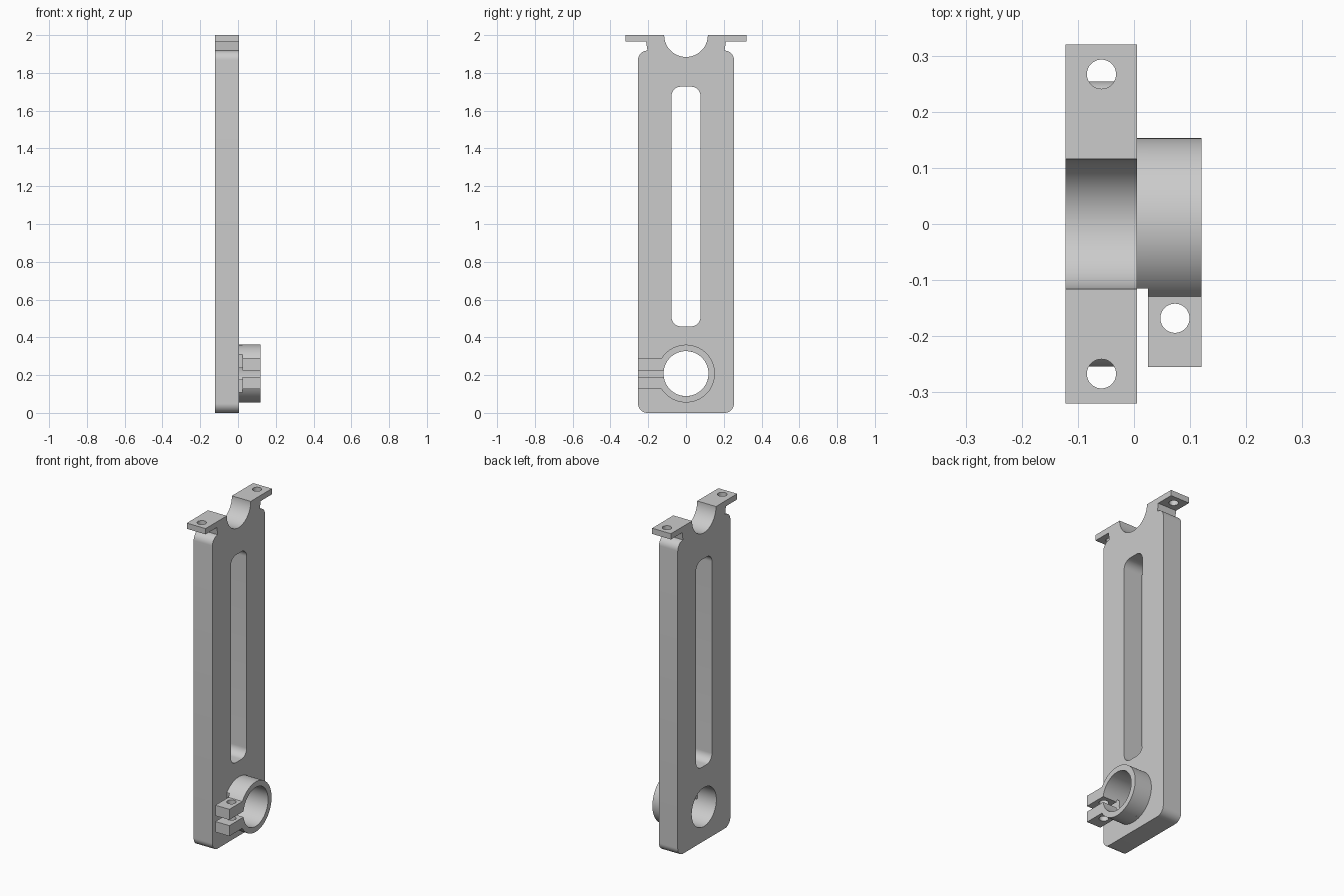
import bpy, bmesh, math

if "Cube" in bpy.data.objects:
    bpy.data.objects.remove(bpy.data.objects["Cube"])

grey = bpy.data.materials.new("plain grey")
grey.diffuse_color = (0.6, 0.6, 0.6, 1)
grey.use_nodes = True
grey.node_tree.nodes["Principled BSDF"].inputs["Base Color"].default_value = grey.diffuse_color


def arc(cy, cz, r, a0, a1, n=12):
    """Points of an arc in the y-z plane, angles in degrees."""
    return [(cy + r * math.cos(math.radians(a0 + (a1 - a0) * i / n)),
             cz + r * math.sin(math.radians(a0 + (a1 - a0) * i / n))) for i in range(n + 1)]


def extrude(name, profile, x0, x1):
    """Solid made by sweeping a y-z profile along x."""
    bm = bmesh.new()
    face = bm.faces.new([bm.verts.new((x0, y, z)) for y, z in profile])
    out = bmesh.ops.extrude_face_region(bm, geom=[face])
    bmesh.ops.translate(bm, vec=(x1 - x0, 0, 0),
                        verts=[v for v in out["geom"] if isinstance(v, bmesh.types.BMVert)])
    bmesh.ops.recalc_face_normals(bm, faces=bm.faces)
    mesh = bpy.data.meshes.new(name)
    bm.to_mesh(mesh)
    bm.free()
    mesh.materials.append(grey)
    ob = bpy.data.objects.new(name, mesh)
    bpy.context.collection.objects.link(ob)
    return ob


def combine(target, other, operation):
    """Apply a boolean and discard the helper."""
    mod = target.modifiers.new("bool", 'BOOLEAN')
    mod.operation, mod.solver, mod.object = operation, 'EXACT', other
    bpy.context.view_layer.objects.active = target
    bpy.ops.object.modifier_apply(modifier=mod.name)
    bpy.data.objects.remove(other)


def drill(target, x, y, z, r, depth):
    """Vertical round hole."""
    bpy.ops.mesh.primitive_cylinder_add(vertices=48, radius=r, depth=depth, location=(x, y, z))
    combine(target, bpy.context.object, 'DIFFERENCE')


X0, X1 = -0.122, 0.005        # plate thickness
W, R = 0.254, 0.05            # plate half width and corner radius
BZ, BORE, RING = 0.208, 0.119, 0.153

# Plate outline: right half, mirrored, with the saddle and mounting tabs on top
right = (arc(W - R, R, R, -90, 0) + arc(W - R, 1.918 - R, R, 0, 90)
         + [(0.211, 1.965), (0.32, 1.965), (0.32, 2.0)]
         + arc(0, 2.0, 0.1155, 0, -90, 24))
left = [(-y, z) for y, z in reversed(right[:-1])]
arm = extrude("slotted_arm", right + left, X0, X1)

# Long slot and round bore
SY, SR = 0.077, 0.05
slot = (arc(SY - SR, 0.458 + SR, SR, -90, 0) + arc(SY - SR, 1.727 - SR, SR, 0, 90)
        + arc(SR - SY, 1.727 - SR, SR, 90, 180) + arc(SR - SY, 0.458 + SR, SR, 180, 270))
combine(arm, extrude("slot_cutter", slot, -0.3, 0.3), 'DIFFERENCE')
combine(arm, extrude("bore_cutter", arc(0, BZ, BORE, 0, 355, 71), -0.3, 0.3), 'DIFFERENCE')

# Mounting holes in the tabs
for side in (-1, 1):
    drill(arm, -0.058, side * 0.267, 1.98, 0.026, 0.06)

# Open collar beside the plate, cut flat behind the clamp ears
a = math.degrees(math.acos(0.115 / RING))
b = math.degrees(math.acos(0.115 / BORE))
collar = extrude("collar_base", arc(0, BZ, RING, a - 180, 180 - a, 72)
                 + arc(0, BZ, BORE, 180 - b, b - 180, 72), X1, 0.025)

# Split clamp ring with two ears
EAR, GAP = 0.082, 0.0175
a = math.degrees(math.asin(EAR / RING))
b = math.degrees(math.asin(GAP / BORE))
clamp = extrude("clamp_ring", [(-0.255, BZ - GAP), (-0.255, BZ - EAR)]
                + arc(0, BZ, RING, a - 180, 180 - a, 72)
                + [(-0.255, BZ + EAR), (-0.255, BZ + GAP)]
                + arc(0, BZ, BORE, 180 - b, b - 180, 72), 0.025, 0.12)
drill(clamp, 0.073, -0.168, BZ, 0.026, 0.3)
combine(clamp, collar, 'UNION')

for ob in (arm, clamp):
    bpy.ops.object.select_all(action='DESELECT')
    ob.select_set(True)
    bpy.context.view_layer.objects.active = ob
    bpy.ops.object.shade_smooth_by_angle(angle=math.radians(30))
